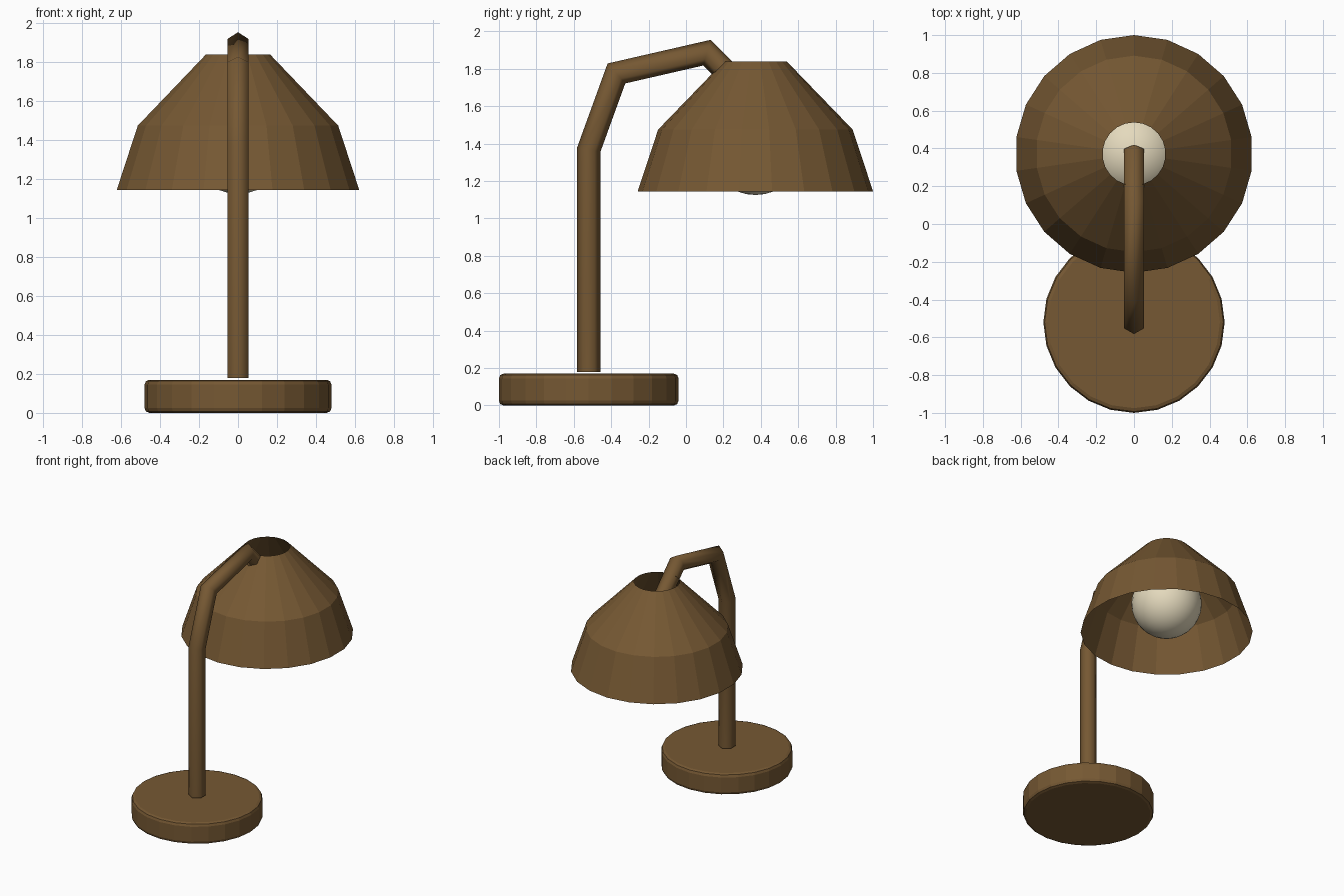
import bpy, bmesh, math
from mathutils import Vector

if "Cube" in bpy.data.objects:
    bpy.data.objects.remove(bpy.data.objects["Cube"])


def material(name, rgb):
    m = bpy.data.materials.new(name)
    m.diffuse_color = (*rgb, 1)
    m.use_nodes = True
    m.node_tree.nodes["Principled BSDF"].inputs["Base Color"].default_value = m.diffuse_color
    return m


brown = material("brown metal", (0.18, 0.098, 0.033))
cream = material("cream glass", (0.78, 0.70, 0.51))


def finish(name, bm, mat, smooth=False):
    mesh = bpy.data.meshes.new(name)
    bm.to_mesh(mesh)
    bm.free()
    mesh.materials.append(mat)
    for p in mesh.polygons:
        p.use_smooth = smooth
    ob = bpy.data.objects.new(name, mesh)
    bpy.context.collection.objects.link(ob)
    return ob


def skin(bm, rings, cap):
    """Bridge successive rings of points with quads, optionally capping the ends."""
    loops = [[bm.verts.new(p) for p in r] for r in rings]
    n = len(loops[0])
    for a, b in zip(loops, loops[1:]):
        for i in range(n):
            j = (i + 1) % n
            bm.faces.new((a[i], a[j], b[j], b[i]))
    if cap:
        bm.faces.new(loops[0][::-1])
        bm.faces.new(loops[-1])


def lathe(name, profile, y, n, mat, cap):
    """Turn an (r, z) profile around a vertical axis at (0, y)."""
    rings = []
    for r, z in profile:
        rings.append([(r * math.sin(-math.tau * i / n),
                       y + r * math.cos(math.tau * i / n), z) for i in range(n)])
    bm = bmesh.new()
    skin(bm, rings, cap)
    return finish(name, bm, mat)


# Round base with softened rims
lathe("base", [(0.455, 0.0), (0.473, 0.007), (0.48, 0.025),
               (0.48, 0.145), (0.473, 0.163), (0.455, 0.17)], -0.52, 24, brown, True)

# Open two-tier shade
lathe("shade", [(0.629, 1.145), (0.52, 1.475), (0.167, 1.84)], 0.371, 22, brown, False)

# Bent hexagonal arm with mitred joints, path in the y-z plane
path = [Vector((0, y, z)) for y, z in
        [(-0.52, 0.18), (-0.52, 1.367), (-0.372, 1.775), (0.112, 1.886), (0.375, 1.62)]]
radius, sides = 0.0625, 6
side_axis = Vector((1, 0, 0))
rings = []
for i, p in enumerate(path):
    d_in = (p - path[max(i - 1, 0)]).normalized()
    d_out = (path[min(i + 1, len(path) - 1)] - p).normalized()
    tangent = (d_in + d_out).normalized()
    across = tangent.cross(side_axis)
    stretch = 1 / tangent.dot(d_out if i == 0 else d_in)
    rings.append([p + radius * (across * stretch * math.cos(math.tau * k / sides)
                                - side_axis * math.sin(math.tau * k / sides))
                  for k in range(sides)])
bm = bmesh.new()
skin(bm, rings, True)
bmesh.ops.recalc_face_normals(bm, faces=bm.faces[:])
arm = finish("arm", bm, brown, True)
for poly in arm.data.polygons:
    poly.use_smooth = len(poly.vertices) == 4

# Round bulb under the shade
bm = bmesh.new()
bmesh.ops.create_uvsphere(bm, u_segments=32, v_segments=16, radius=0.257)
bmesh.ops.translate(bm, verts=bm.verts[:], vec=(0, 0.371, 1.382))
finish("bulb", bm, cream, True)
